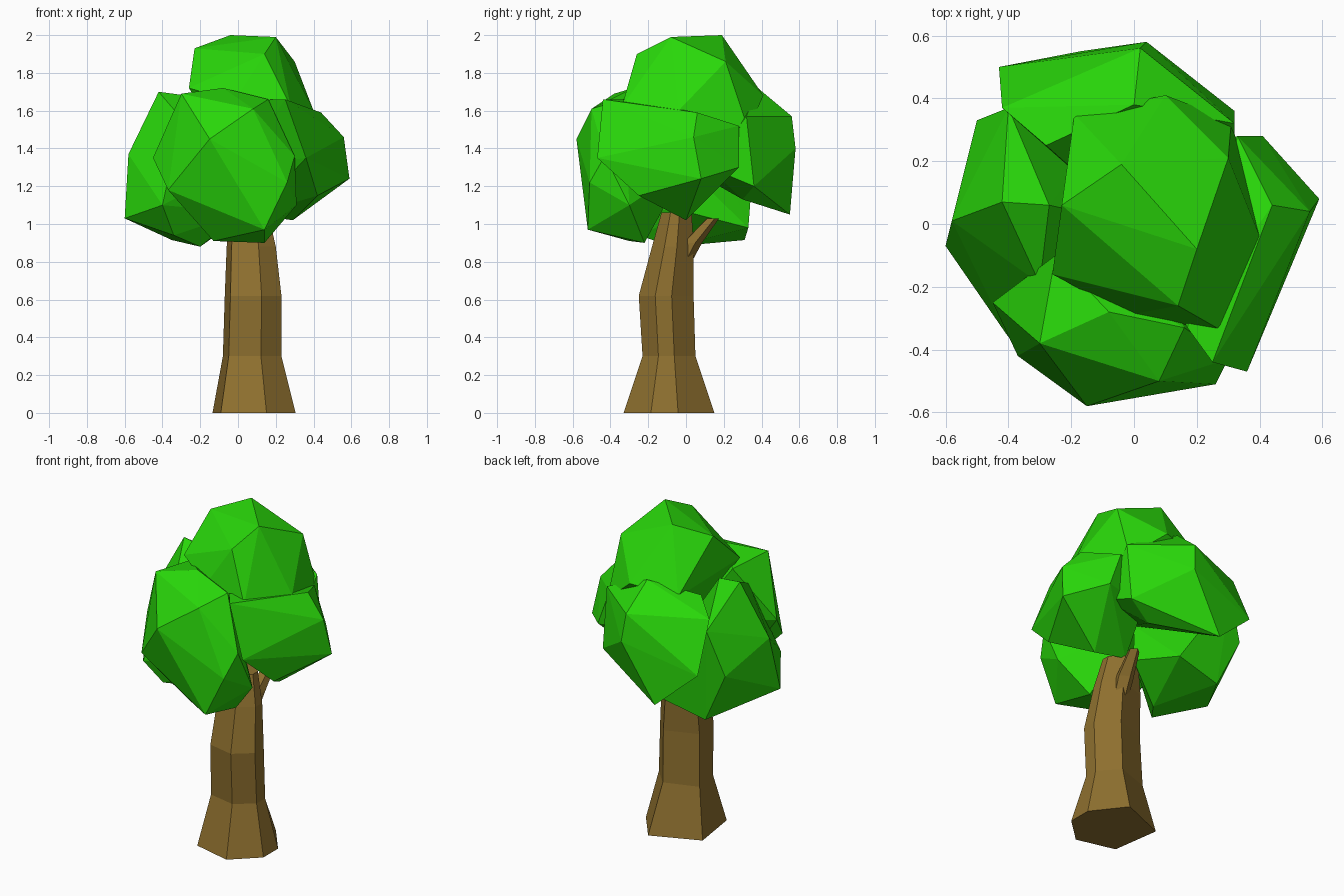
import bpy, bmesh
from math import cos, sin, radians

def material(name, rgb):
    m = bpy.data.materials.new(name)
    m.diffuse_color = (*rgb, 1)
    return m

LEAF = material("leaf_green", (0.022, 0.68, 0.003))
BARK = material("bark_brown", (0.27, 0.16, 0.028))

def finish(name, bm, mat):
    bmesh.ops.recalc_face_normals(bm, faces=bm.faces[:])
    me = bpy.data.meshes.new(name)
    bm.to_mesh(me)
    bm.free()
    me.materials.append(mat)
    ob = bpy.data.objects.new(name, me)
    bpy.context.collection.objects.link(ob)
    return ob

def clump(name, corners):
    """Faceted leaf clump: hull of a few corners plus the crown's core."""
    bm = bmesh.new()
    for c in corners + [(0, 0, 1.3)]:
        bm.verts.new(c)
    bmesh.ops.convex_hull(bm, input=bm.verts[:])
    loose = [v for v in bm.verts if not v.link_faces]
    bmesh.ops.delete(bm, geom=loose, context='VERTS')
    finish(name, bm, LEAF)

def limb(name, rings, section):
    """Tapered limb: a section scaled to rings of (x, y, z, x size, y size)."""
    bm = bmesh.new()
    n = len(section)
    loops = [[bm.verts.new((x + rx * u, y + ry * v, z)) for u, v in section]
             for x, y, z, rx, ry in rings]
    for lo, hi in zip(loops, loops[1:]):
        for i in range(n):
            j = (i + 1) % n
            bm.faces.new((lo[i], lo[j], hi[j], hi[i]))
    bm.faces.new(loops[0][::-1])
    bm.faces.new(loops[-1])
    finish(name, bm, BARK)

# Trunk: uneven hexagon with flared foot, and a small side branch at the back
hexagon = [(-0.8, -0.75), (0.3, -1), (1, -0.4), (1, 0.2), (0.32, 1), (-1, 0.5)]
pentagon = [(cos(radians(20 + 72 * i)), sin(radians(20 + 72 * i))) for i in range(5)]
limb("trunk", [(0.085, -0.09, 0, 0.22, 0.24),
               (0.075, -0.09, 0.30, 0.155, 0.14),
               (0.08, -0.105, 0.62, 0.15, 0.145),
               (0.07, -0.07, 0.88, 0.13, 0.11),
               (0.06, -0.05, 1.06, 0.10, 0.08)], hexagon)
limb("branch", [(0.09, -0.03, 0.78, 0.05, 0.05),
                (0.10, 0.03, 0.90, 0.055, 0.055),
                (0.12, 0.14, 1.03, 0.035, 0.035)], pentagon)

# Leaf clumps
clump("top_leaves", [(-0.04, 0.19, 2.0), (0.2, -0.08, 1.99), (-0.23, 0.06, 1.93),
                     (0.14, -0.26, 1.9), (0.3, 0.21, 1.86), (0.4, -0.04, 1.6),
                     (0.28, -0.34, 1.62), (-0.02, -0.29, 1.65), (-0.26, -0.16, 1.72),
                     (-0.19, 0.35, 1.65), (0.1, 0.41, 1.68), (0.31, 0.33, 1.5)])
clump("front_leaves", [(-0.15, -0.58, 1.45), (0.26, -0.51, 1.22), (0.14, -0.52, 0.97),
                       (-0.13, -0.3, 0.91), (0.14, -0.22, 0.9), (-0.37, -0.42, 1.18),
                       (-0.45, -0.25, 1.35), (-0.3, -0.38, 1.69), (-0.08, -0.28, 1.72),
                       (0.08, -0.5, 1.61), (0.16, -0.33, 1.66), (0.31, -0.3, 1.1),
                       (0.3, -0.43, 1.36), (-0.25, -0.1, 1.67)])
clump("right_leaves", [(0.59, 0.08, 1.24), (0.56, 0.04, 1.46), (0.36, -0.47, 1.35),
                       (0.25, -0.44, 1.66), (0.44, 0.06, 1.59), (0.41, 0.28, 1.3),
                       (0.33, 0.28, 1.52), (0.29, 0.0, 1.02), (0.42, -0.25, 1.15),
                       (0.17, -0.33, 1.66), (0.08, 0.02, 1.05), (0.1, 0.2, 1.3)])
clump("back_leaves", [(-0.43, 0.5, 1.28), (-0.42, 0.37, 1.58), (0.04, 0.58, 1.4),
                      (0.02, 0.56, 1.57), (0.32, 0.36, 1.2), (0.32, 0.32, 1.57),
                      (0.0, 0.38, 1.72), (-0.17, 0.55, 1.05), (0.32, 0.12, 1.3),
                      (-0.28, 0.25, 1.65), (0.15, 0.3, 1.13)])
clump("left_leaves", [(-0.6, -0.07, 1.03), (-0.58, 0.01, 1.37), (-0.5, 0.33, 1.23),
                      (-0.42, 0.07, 1.7), (-0.2, -0.07, 0.88), (-0.34, -0.25, 0.94),
                      (-0.4, -0.36, 1.1), (-0.35, 0.31, 0.915), (-0.06, 0.33, 0.98),
                      (-0.3, -0.19, 1.56), (-0.4, 0.37, 1.5), (-0.27, 0.06, 1.68),
                      (0.02, 0.02, 1.06)])
